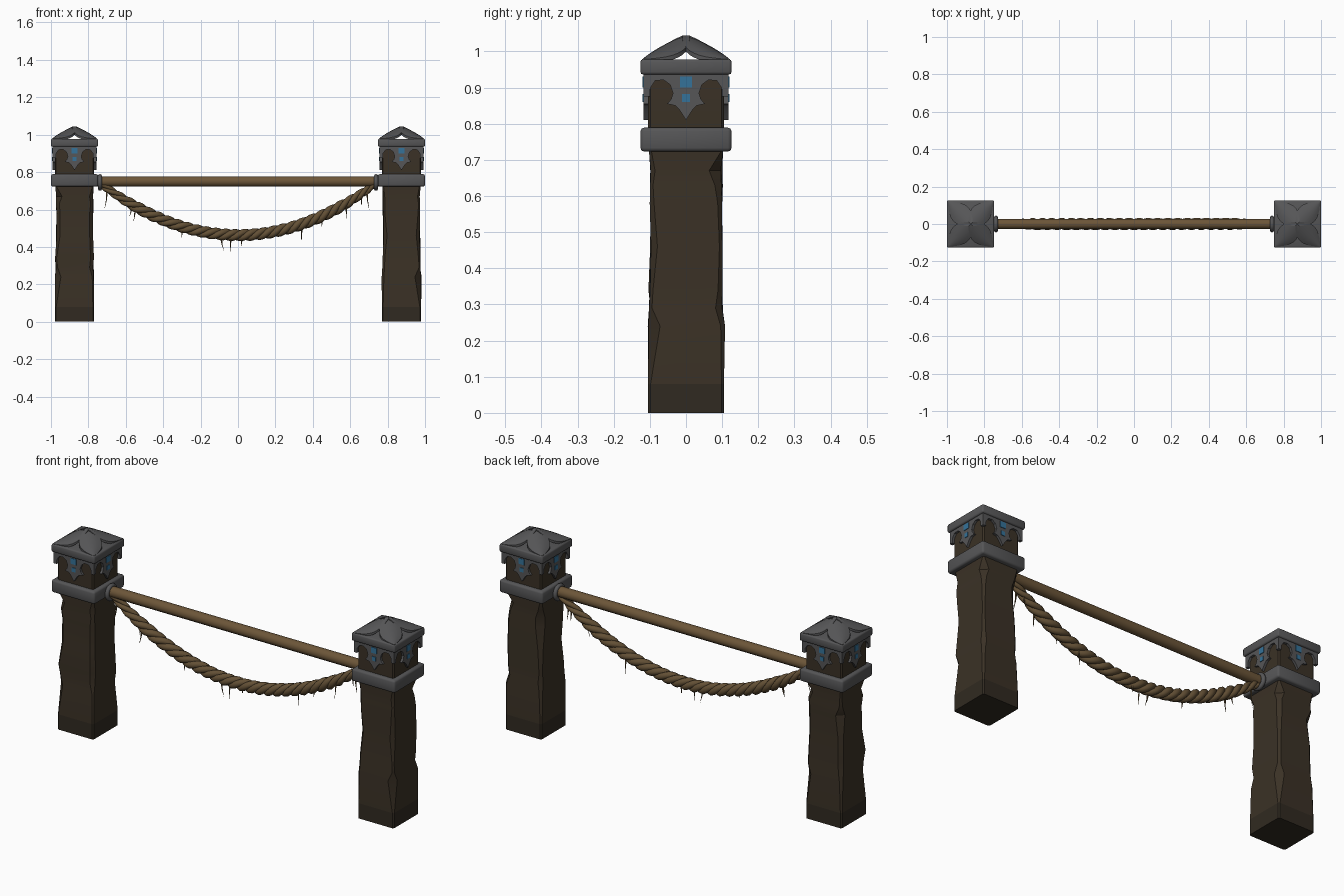
import bpy, bmesh, math, random
from mathutils import Vector, Matrix

if "Cube" in bpy.data.objects:
    bpy.data.objects.remove(bpy.data.objects["Cube"])

random.seed(4)


def mat(name, rgb):
    m = bpy.data.materials.new(name)
    m.diffuse_color = (*rgb, 1)
    m.use_nodes = True
    m.node_tree.nodes["Principled BSDF"].inputs["Base Color"].default_value = m.diffuse_color
    return m


BARK = mat("dark wood", (0.043, 0.031, 0.019))
BASE = mat("damp wood", (0.030, 0.023, 0.015))
IRON = mat("iron", (0.092, 0.092, 0.095))
ROD = mat("pole wood", (0.150, 0.092, 0.040))
ROPE = mat("rope", (0.125, 0.080, 0.036))
BLUE = mat("blue inlay", (0.035, 0.170, 0.320))


def finish(name, bm, mats, angle=35, xform=None):
    if xform:
        bm.transform(xform)
    bmesh.ops.recalc_face_normals(bm, faces=bm.faces)
    me = bpy.data.meshes.new(name)
    bm.to_mesh(me)
    bm.free()
    ob = bpy.data.objects.new(name, me)
    bpy.context.collection.objects.link(ob)
    for m in mats:
        me.materials.append(m)
    smooth(ob, angle)
    return ob


def smooth(ob, angle):
    bpy.ops.object.select_all(action='DESELECT')
    ob.select_set(True)
    bpy.context.view_layer.objects.active = ob
    bpy.ops.object.shade_smooth_by_angle(angle=math.radians(angle))


def box(name, half, z0, z1, bevel, xform):
    bm = bmesh.new()
    bmesh.ops.create_cube(bm, size=1, matrix=Matrix.Translation((0, 0, (z0 + z1) / 2))
                          @ Matrix.Diagonal((half * 2, half * 2, z1 - z0, 1)))
    bmesh.ops.bevel(bm, geom=bm.edges[:], offset=bevel, segments=2, profile=0.5, affect='EDGES')
    finish(name, bm, [IRON], 50, xform)


def post(name, xform):
    # hewn timber: chamfered square sections with uneven, chipped corners
    bm = bmesh.new()
    rings = []
    for z, h in [(0, .105), (.08, .105), (.24, .105), (.29, .100), (.34, .102), (.46, .098), (.58, .098),
                 (.63, .100), (.67, .098), (.72, .102), (.80, .105), (.935, .105)]:
        ring = []
        for k in range(4):
            c = random.choice([.008, .012, .018, .032]) if .2 < z < .7 else .007
            hh = h + (random.uniform(-.003, .003) if .2 < z < .7 else 0)
            r = Matrix.Rotation(k * math.pi / 2, 3, 'Z')
            ring += [bm.verts.new(r @ Vector(p)) for p in ((hh, hh - c, z), (hh - c, hh, z))]
        rings.append(ring)
    for a, b in zip(rings, rings[1:]):
        for i in range(8):
            j = (i + 1) % 8
            f = bm.faces.new((a[i], a[j], b[j], b[i]))
            f.material_index = 1 if b[i].co.z < .1 else 0
    bm.faces.new(rings[0]).material_index = 1
    bm.faces.new(rings[-1])
    finish(name, bm, [BARK, BASE], 25, xform)


def plate(name, outline, d0, d1, material, xform):
    # flat outline in the xz plane, extruded outwards along -y
    bm = bmesh.new()
    f = bm.faces.new([bm.verts.new((u, -d0, z)) for u, z in outline])
    ext = bmesh.ops.extrude_face_region(bm, geom=[f])
    bmesh.ops.translate(bm, vec=(0, d0 - d1, 0),
                        verts=[v for v in ext['geom'] if isinstance(v, bmesh.types.BMVert)])
    finish(name, bm, [material], 20, xform)


def petal(name, xform):
    # arched leaf running from the peak down to a corner of the cap
    bm = bmesh.new()
    nt, ns = 10, 6
    layers = []
    for drop in (0, .012):
        g = []
        for i in range(nt + 1):
            t = i / nt
            w = .012 * (1 - t) + .046 * math.sin(math.pi * t ** .9) + .002
            row = []
            for j in range(ns + 1):
                s = j / ns * 2 - 1
                z = 1.044 - .066 * t - .016 * s * s * math.sin(math.pi * t) - drop
                row.append(bm.verts.new((.17 * t, s * w, z)))
            g.append(row)
        layers.append(g)
        for i in range(nt):
            for j in range(ns):
                bm.faces.new((g[i][j], g[i + 1][j], g[i + 1][j + 1], g[i][j + 1]))
    a, b = layers
    rim = [(i, 0) for i in range(nt)] + [(nt, j) for j in range(ns)] \
        + [(i, ns) for i in range(nt, 0, -1)] + [(0, j) for j in range(ns, 0, -1)]
    for (i, j), (k, m) in zip(rim, rim[1:] + rim[:1]):
        bm.faces.new((a[i][j], a[k][m], b[k][m], b[i][j]))
    finish(name, bm, [IRON], 45, xform)


def tube(name, paths, depth, material, res):
    # paths: lists of (point, radius factor)
    cu = bpy.data.curves.new(name, 'CURVE')
    cu.dimensions = '3D'
    cu.bevel_depth = depth
    cu.bevel_resolution = res
    cu.use_fill_caps = True
    for path in paths:
        sp = cu.splines.new('POLY')
        sp.points.add(len(path) - 1)
        for p, (co, r) in zip(sp.points, path):
            p.co = (*co, 1)
            p.radius = r
    cu.materials.append(material)
    ob = bpy.data.objects.new(name, cu)
    bpy.context.collection.objects.link(ob)
    bpy.ops.object.select_all(action='DESELECT')
    ob.select_set(True)
    bpy.context.view_layer.objects.active = ob
    bpy.ops.object.convert(target='MESH')
    smooth(bpy.context.view_layer.objects.active, 50)


# Posts with collar, hanging shields and petal cap
half = [(0, .81), (.018, .838), (.030, .850), (.052, .855), (.041, .868), (.036, .885),
        (.044, .908), (.062, .921), (.085, .919), (.098, .900), (.104, .875), (.117, .875), (.117, .936)]
shield = half + [(-u, z) for u, z in reversed(half[1:])]
inlays = [[(-.016, .90), (.016, .90), (.016, .93), (-.016, .93)],
          [(-.011, .86), (.011, .86), (.011, .882), (-.011, .882)]]
for side, x, turn in (("left", -.874, math.pi / 2), ("right", .874, 0)):
    at = Matrix.Translation((x, 0, 0)) @ Matrix.Rotation(turn, 4, 'Z')
    post(side + "_post", at)
    box(side + "_collar", .126, .723, .789, .010, at)
    box(side + "_cap_slab", .126, .936, .978, .007, at)
    for k in range(4):
        face = at @ Matrix.Rotation(k * math.pi / 2, 4, 'Z')
        plate(f"{side}_shield_{k}", shield, .100, .117, IRON, face)
        for n, sq in enumerate(inlays):
            plate(f"{side}_inlay_{k}_{n}", sq, .115, .120, BLUE, face)
        petal(f"{side}_petal_{k}", face @ Matrix.Rotation(math.pi / 4, 4, 'Z'))

# Crossbar and its end rings
tube("crossbar", [[((-.76, 0, .75), 1), ((.76, 0, .75), 1)]], .028, ROD, 3)
for side, x in (("left", -.738), ("right", .738)):
    bpy.ops.mesh.primitive_torus_add(location=(x, 0, .745), rotation=(0, math.pi / 2, 0),
                                     major_radius=.034, minor_radius=.011,
                                     major_segments=20, minor_segments=8)
    ring = bpy.context.object
    ring.name = side + "_ring"
    ring.data.materials.append(IRON)
    smooth(ring, 60)


# Sagging three-strand rope
def sag(x):
    return .463 + .272 * (x / .73) ** 2


strands = []
for k in range(3):
    path = []
    for i in range(181):
        x = -.735 + 1.47 * i / 180
        tan = Vector((1, 0, 2 * .272 * x / .73 ** 2)).normalized()
        nor = Vector((-tan.z, 0, tan.x))
        a = 2 * math.pi * (k / 3 + 9.5 * i / 180)
        taper = min(1, .6 + (.735 - abs(x)) * 2)
        off = .0155 * taper
        path.append((Vector((x, 0, sag(x))) + nor * off * math.cos(a)
                     + Vector((0, off * math.sin(a), 0)), taper))
    strands.append(path)
tube("rope", strands, .0175, ROPE, 2)

# Frayed fibres hanging from the rope
frays = []
for x, length in [(-.70, .09), (-.55, .07), (-.57, .05), (-.30, .04), (-.09, .07), (-.04, .07), (.02, .04),
                  (.34, .08), (.45, .04), (.58, .07), (.69, .09), (.66, .05)]:
    y, lean = random.uniform(-.015, .015), random.uniform(-.015, .015)
    z = sag(x) - .018
    frays.append([((x, y, z), 1), ((x + lean * .3, y * 1.3, z - length * .5), .6),
                  ((x + lean, y * 1.5, z - length), .08)])
tube("rope_frays", frays, .005, ROPE, 0)
